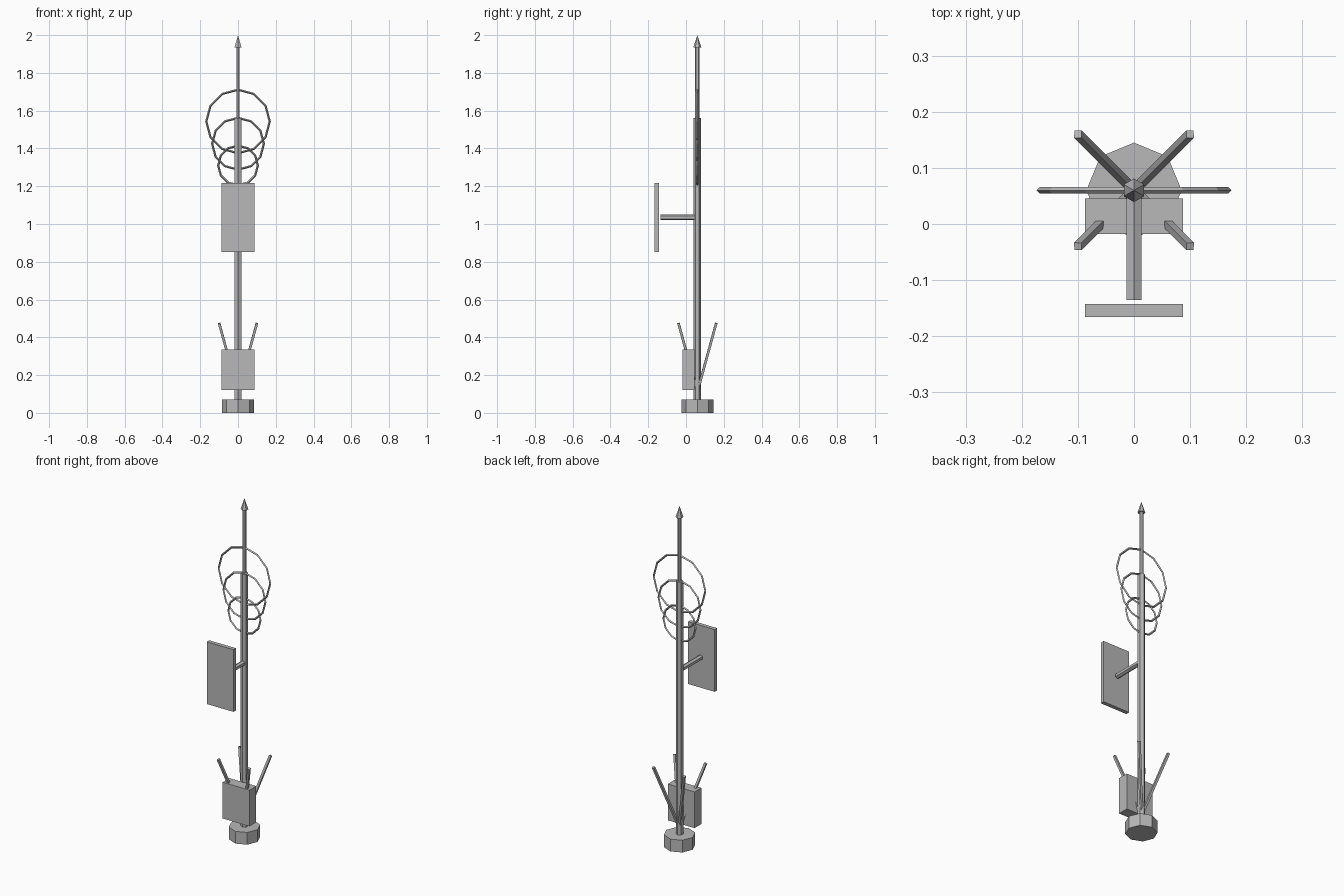
import bpy, bmesh, math
from mathutils import Vector, Matrix

if "Cube" in bpy.data.objects:
    bpy.data.objects.remove(bpy.data.objects["Cube"])

grey = bpy.data.materials.new("metal grey")
grey.diffuse_color = (0.48, 0.48, 0.48, 1)
grey.use_nodes = True
grey.node_tree.nodes["Principled BSDF"].inputs["Base Color"].default_value = grey.diffuse_color
AXIS_Y = 0.06


def finish(bm, name):
    mesh = bpy.data.meshes.new(name)
    bm.to_mesh(mesh)
    bm.free()
    mesh.materials.append(grey)
    obj = bpy.data.objects.new(name, mesh)
    bpy.context.collection.objects.link(obj)
    return obj


def rod(name, a, b, r1, r2, sides, squash=1.0):
    """Prism or cone from a to b, one corner pointing upward or backward."""
    a, b = Vector(a), Vector(b)
    d = b - a
    if abs(d.x) + abs(d.y) < 1e-6:
        rot = Matrix.Identity(4)
    else:
        rot = d.to_track_quat('Z', 'Y').to_matrix().to_4x4()
    m = Matrix.Translation((a + b) / 2) @ rot @ Matrix.Diagonal((squash, 1, 1, 1))
    bm = bmesh.new()
    bmesh.ops.create_cone(bm, cap_ends=True, segments=sides, radius1=r1,
                          radius2=r2, depth=d.length, matrix=m)
    return finish(bm, name)


def box(name, lo, hi):
    lo, hi = Vector(lo), Vector(hi)
    bm = bmesh.new()
    m = Matrix.Translation((lo + hi) / 2) @ Matrix.Diagonal((*(hi - lo), 1))
    bmesh.ops.create_cube(bm, size=1, matrix=m)
    return finish(bm, name)


def ring(name, z, radius, tube):
    """Upright twelve-sided hoop with a square section."""
    bm = bmesh.new()
    loops = []
    for i in range(12):
        t = math.tau * i / 12
        loop = []
        for j in range(4):
            p = math.tau * j / 4
            r = radius + tube * math.cos(p)
            loop.append(bm.verts.new((r * math.cos(t), AXIS_Y + tube * math.sin(p),
                                      z + r * math.sin(t))))
        loops.append(loop)
    for i in range(12):
        u, v = loops[i], loops[(i + 1) % 12]
        for j in range(4):
            k = (j + 1) % 4
            bm.faces.new((u[j], v[j], v[k], u[k]))
    bmesh.ops.recalc_face_normals(bm, faces=bm.faces[:])
    return finish(bm, name)


# Central mast
rod("base", (0, AXIS_Y, 0), (0, AXIS_Y, 0.072), 0.085, 0.085, 8)
rod("lower_mast", (0, AXIS_Y, 0.072), (0, AXIS_Y, 1.56), 0.02, 0.02, 6)
rod("upper_mast", (0, AXIS_Y, 1.56), (0, AXIS_Y, 1.94), 0.012, 0.012, 6, 0.75)
rod("tip", (0, AXIS_Y, 1.935), (0, AXIS_Y, 2.0), 0.021, 0.0, 6)

# Hoops
ring("large_hoop", 1.543, 0.168, 0.006)
ring("middle_hoop", 1.425, 0.137, 0.006)
ring("small_hoop", 1.31, 0.105, 0.006)

# Panel and its arm
box("panel", (-0.087, -0.166, 0.852), (0.087, -0.143, 1.218))
rod("panel_arm", (0, 0.05, 1.035), (0, -0.135, 1.035), 0.015, 0.015, 6)

# Equipment box
box("equipment_box", (-0.087, -0.018, 0.122), (0.087, 0.045, 0.335))

# Splayed whips
for sx in (-1, 1):
    for sy in (-1, 1):
        rod("whip", (0, AXIS_Y, 0.11),
            (sx * 0.1, AXIS_Y + sy * 0.1, 0.475), 0.0095, 0.0095, 4)
